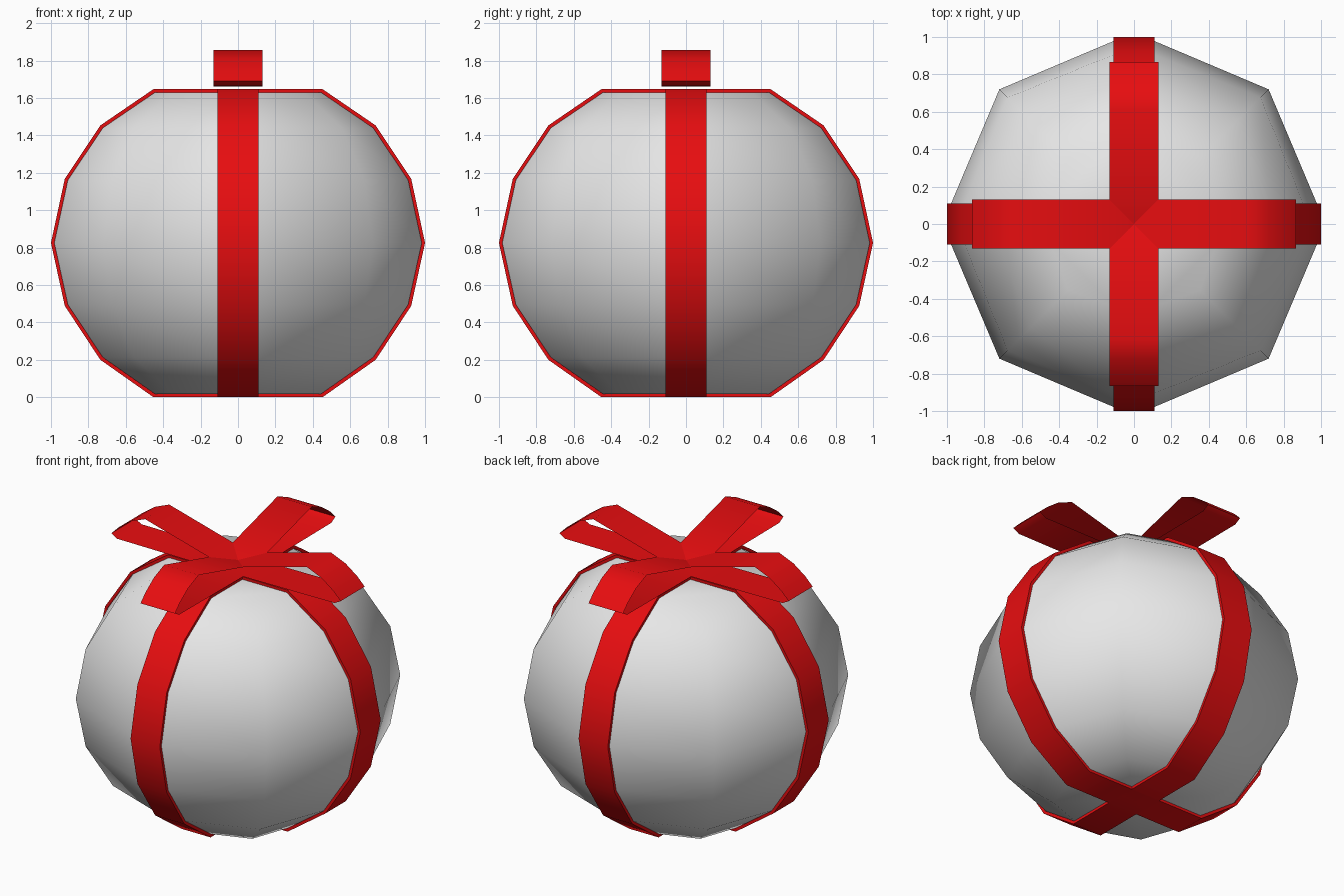
import bpy, bmesh, math
from mathutils import Matrix

if "Cube" in bpy.data.objects:
    bpy.data.objects.remove(bpy.data.objects["Cube"])


def material(name, rgb):
    m = bpy.data.materials.new(name)
    m.diffuse_color = (*rgb, 1)
    m.use_nodes = True
    m.node_tree.nodes["Principled BSDF"].inputs["Base Color"].default_value = m.diffuse_color
    return m


GREY = material("pale grey paper", (0.8, 0.8, 0.8))
RED = material("red ribbon", (0.8, 0.004, 0.005))

# ribbon outline, (radius, height) from top to bottom, and body corner radii
OUTER = [(0.452, 1.647), (0.736, 1.453), (0.926, 1.168), (1.0, 0.825),
         (0.926, 0.488), (0.736, 0.2), (0.452, 0.0)]
CORNER = [0.5, 0.785, 0.956, 1.018, 0.956, 0.785, 0.5]
MID, THICK, HALF = 0.8235, 0.018, 0.11


def inset(r, z):
    """Move an outline point inwards by the ribbon thickness."""
    return r * (1 - THICK), MID + (z - MID) * (1 - THICK / MID)


def make(name, bm, mat, angle=math.pi, closed=True):
    if closed:
        bmesh.ops.recalc_face_normals(bm, faces=bm.faces)
    me = bpy.data.meshes.new(name)
    bm.to_mesh(me)
    bm.free()
    me.materials.append(mat)
    ob = bpy.data.objects.new(name, me)
    bpy.context.collection.objects.link(ob)
    bpy.ops.object.select_all(action='DESELECT')
    ob.select_set(True)
    bpy.context.view_layer.objects.active = ob
    bpy.ops.object.shade_smooth_by_angle(angle=angle)
    return ob


# round parcel: four softly shaded quarters, meeting under the ribbons
for k in range(4):
    bm = bmesh.new()
    rings = []
    for (r, z), d in zip(OUTER, CORNER):
        a, h = inset(r, z)
        c = d * math.sqrt(0.5)
        pts = [(a, 0.1), (c, c), (0.1, a), (0.1, 0.1)]
        rings.append([bm.verts.new((x, y, h)) for x, y in pts])
    for up, low in zip(rings, rings[1:]):
        for i in range(2):
            bm.faces.new((up[i], low[i], low[i + 1], up[i + 1]))
    bm.faces.new(rings[0])
    bm.faces.new(rings[-1][::-1])
    bmesh.ops.rotate(bm, verts=bm.verts, matrix=Matrix.Rotation(k * math.pi / 2, 3, 'Z'))
    bmesh.ops.recalc_face_normals(bm, faces=bm.faces)
    # the open inner side is hidden; make sure faces point outwards
    bm.faces.ensure_lookup_table()
    f = bm.faces[4]
    mid = f.calc_center_median()
    if f.normal.x * mid.x + f.normal.y * mid.y < 0:
        bmesh.ops.reverse_faces(bm, faces=bm.faces)
    make(f"parcel_quarter_{k + 1}", bm, GREY, closed=False)

# two flat bands wrapped around the parcel
loop = OUTER + [(-r, z) for r, z in reversed(OUTER)]
for k in range(2):
    bm = bmesh.new()
    sections = []
    for r, z in loop:
        a, h = inset(r, z)
        sections.append([bm.verts.new(p) for p in
                         ((r, -HALF, z), (r, HALF, z), (a, HALF, h), (a, -HALF, h))])
    for i, s in enumerate(sections):
        t = sections[(i + 1) % len(sections)]
        for j in range(4):
            n = (j + 1) % 4
            bm.faces.new((s[j], s[n], t[n], t[j]))
    bmesh.ops.rotate(bm, verts=bm.verts, matrix=Matrix.Rotation(k * math.pi / 2, 3, 'Z'))
    make(f"ribbon_band_{k + 1}", bm, RED, math.radians(40))

# bow: four thin open loops
BOW = [(0, 1.69), (0.61, 1.855), (0.72, 1.81), (0.81, 1.745), (0.865, 1.69),
       (0.82, 1.665), (0, 1.66)]
for k in range(4):
    bm = bmesh.new()
    rows = [[bm.verts.new((r, s * 0.13, z)) for s in (-1, 1)] for r, z in BOW]
    for a, b in zip(rows, rows[1:]):
        bm.faces.new((a[0], b[0], b[1], a[1]))
    bmesh.ops.rotate(bm, verts=bm.verts, matrix=Matrix.Rotation(k * math.pi / 2, 3, 'Z'))
    make(f"bow_loop_{k + 1}", bm, RED, math.radians(50), closed=False)
